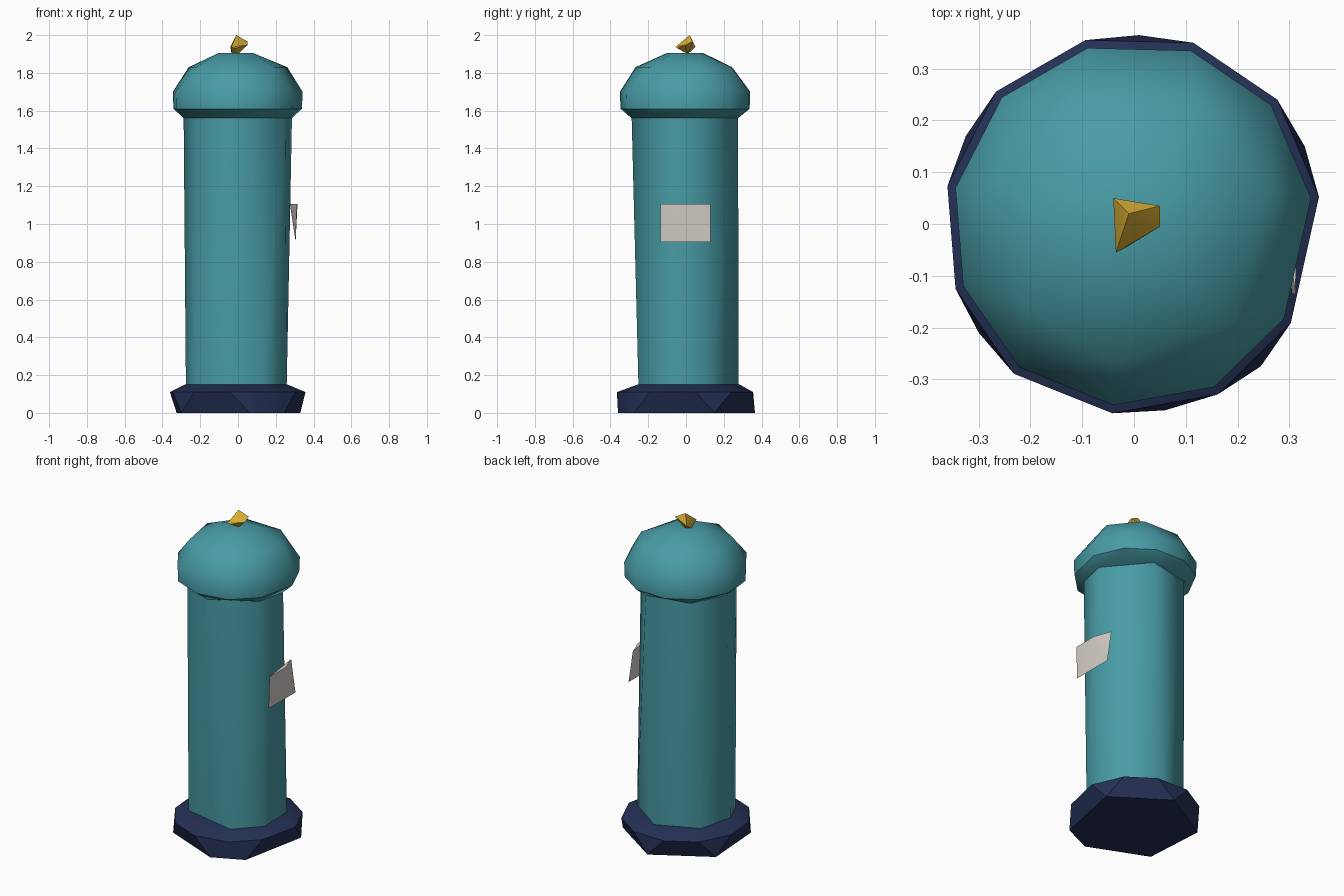
import bpy, bmesh, math

if "Cube" in bpy.data.objects:
    bpy.data.objects.remove(bpy.data.objects["Cube"])


def material(name, rgb):
    m = bpy.data.materials.new(name)
    m.diffuse_color = (*rgb, 1)
    m.use_nodes = True
    m.node_tree.nodes["Principled BSDF"].inputs["Base Color"].default_value = m.diffuse_color
    return m


TEAL = material("teal", (0.065, 0.33, 0.38))
NAVY = material("navy", (0.018, 0.03, 0.09))
GOLD = material("gold", (0.68, 0.42, 0.035))
SILVER = material("silver", (0.65, 0.60, 0.56))


def ring(r, z, degrees):
    return [(r * math.cos(math.radians(a)), r * math.sin(math.radians(a)), z) for a in degrees]


def flat_ring(points, scale, z):
    return [(x * scale, y * scale, z) for x, y in points]


def solid(name, points, mat, angle):
    """Convex faceted solid around a stack of rings."""
    bm = bmesh.new()
    for p in points:
        bm.verts.new(p)
    bmesh.ops.convex_hull(bm, input=bm.verts[:])
    bmesh.ops.delete(bm, geom=[v for v in bm.verts if not v.link_faces], context='VERTS')
    bmesh.ops.dissolve_limit(bm, angle_limit=0.01, verts=bm.verts[:], edges=bm.edges[:])
    bmesh.ops.recalc_face_normals(bm, faces=bm.faces[:])
    me = bpy.data.meshes.new(name)
    bm.to_mesh(me)
    bm.free()
    me.materials.append(mat)
    ob = bpy.data.objects.new(name, me)
    bpy.context.collection.objects.link(ob)
    bpy.ops.object.select_all(action='DESELECT')
    ob.select_set(True)
    bpy.context.view_layer.objects.active = ob
    bpy.ops.object.shade_smooth_by_angle(angle=math.radians(angle))
    return ob


# uneven rims shared by the rings
RIM = [(-.09, .34), (.11, .335), (.265, .23), (.342, .05), (.29, -.183), (.155, -.315),
       (-.04, -.35), (-.222, -.277), (-.33, -.12), (-.345, .07), (-.255, .245)]
FOOT = [(.01, .365), (.33, .15), (.245, -.275), (.06, -.36), (-.3, -.21), (-.325, .17)]
BODY_LOW = [25, 85, 143, 190, 220, 296, 337]
BODY_TOP = [7, 73, 130, 178, 222, 268, 330]

# base plinth
solid("base", flat_ring(FOOT, 1, 0) + flat_ring(RIM, 1.045, 0.11)
      + ring(0.285, 0.15, BODY_LOW), NAVY, 35)

# pillar body
solid("body", ring(0.28, 0.14, BODY_LOW) + ring(0.288, 1.57, BODY_TOP), TEAL, 80)

# domed cap with lip
solid("cap", ring(0.288, 1.56, BODY_TOP) + flat_ring(RIM, 0.99, 1.61) + flat_ring(RIM, 1, 1.70)
      + ring(0.27, 1.83, [15, 62, 115, 165, 215, 262, 315])
      + ring(0.105, 1.905, [50, 120, 190, 255, 320]), TEAL, 36)

# finial
solid("finial", [(-.01, .02, 2.0), (.05, .035, 1.967), (.05, -.005, 1.947),
                 (-.035, -.055, 1.938), (-.04, .05, 1.938), (-.015, -.045, 1.93),
                 (-.035, 0, 1.905), (0, .01, 1.9)], GOLD, 30)

# side plate
solid("side_plate", [(.312, -.135, 1.105), (.305, -.135, .905), (.305, .13, .905),
                     (.275, .13, 1.105), (.315, .02, 1.105)], SILVER, 30)
